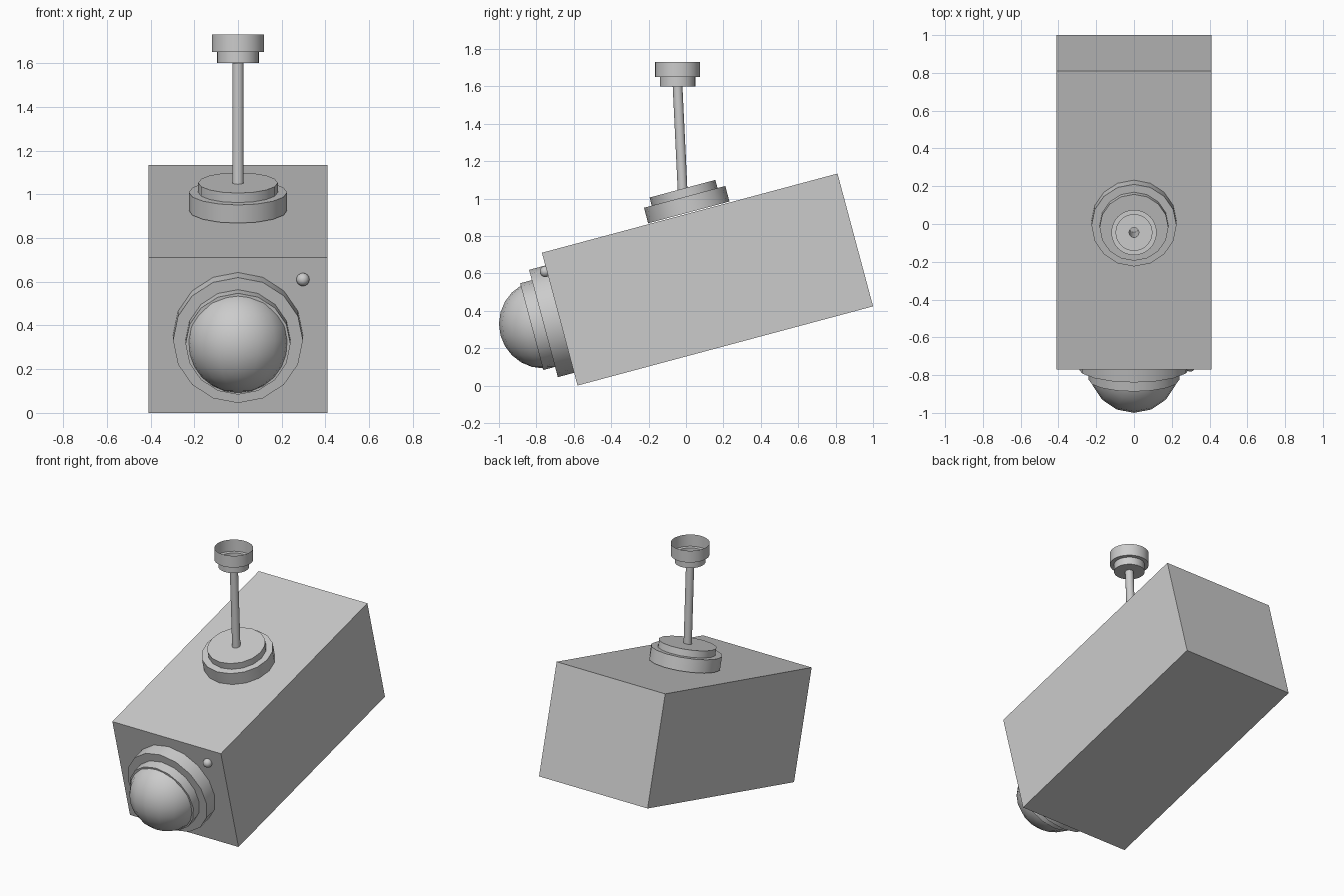
import bpy, bmesh, math
from mathutils import Matrix, Vector

if "Cube" in bpy.data.objects:
    bpy.data.objects.remove(bpy.data.objects["Cube"])

TILT = math.radians(15)
CENTRE = Vector((0, 0.115, 0.567))
# frame of the tilted body: local y runs to the back, local z is its top
BODY = Matrix.Translation(CENTRE) @ Matrix.Rotation(TILT, 4, 'X')
HALF = Vector((0.41, 0.818, 0.3675))


def finish(name, bm, matrix, smooth=True):
    mesh = bpy.data.meshes.new(name)
    bmesh.ops.recalc_face_normals(bm, faces=bm.faces)
    bm.to_mesh(mesh)
    bm.free()
    obj = bpy.data.objects.new(name, mesh)
    bpy.context.collection.objects.link(obj)
    obj.matrix_world = matrix
    if smooth:
        bpy.ops.object.select_all(action='DESELECT')
        obj.select_set(True)
        bpy.context.view_layer.objects.active = obj
        bpy.ops.object.shade_smooth_by_angle(angle=math.radians(30))
    return obj


def lathe(name, profile, matrix, sides=16):
    """Turn (radius, height) points about local z; radius 0 closes an end."""
    bm = bmesh.new()
    rings = []
    for r, h in profile:
        if r == 0:
            rings.append([bm.verts.new((0, 0, h))] * sides)
        else:
            rings.append([bm.verts.new((r * math.cos(2 * math.pi * i / sides),
                                        r * math.sin(2 * math.pi * i / sides), h))
                          for i in range(sides)])
    for a, b in zip(rings, rings[1:]):
        for i in range(sides):
            j = (i + 1) % sides
            bm.faces.new(list(dict.fromkeys((a[i], a[j], b[j], b[i]))))
    return finish(name, bm, matrix)


def ball(name, radius, matrix, segments, rings):
    bm = bmesh.new()
    bmesh.ops.create_uvsphere(bm, u_segments=segments, v_segments=rings, radius=radius)
    return finish(name, bm, matrix)


# camera housing
bm = bmesh.new()
bmesh.ops.create_cube(bm, size=1, matrix=Matrix.Diagonal((*(HALF * 2), 1)))
finish("housing", bm, BODY, smooth=False)

# lens collar and barrel on the front face
FRONT = BODY @ Matrix.Translation((0, -HALF.y, 0)) @ Matrix.Rotation(math.pi / 2, 4, 'X')
lathe("lens_collar", [(0, 0), (0.297, 0), (0.297, 0.09), (0, 0.09)], FRONT)
lathe("lens_barrel", [(0, 0.09), (0.24, 0.09), (0.24, 0.155), (0, 0.155)], FRONT)

# domed lens and indicator lamp
ball("lens_dome", 0.238, Matrix.Translation((0, -0.762, 0.33)), 16, 12)
ball("indicator_lamp", 0.03, Matrix.Translation((0.297, -0.752, 0.61)), 12, 8)

# stepped mounting base on the top face
TOP = (Matrix.Translation((0, 0.015, 0.926)) @ Matrix.Rotation(TILT, 4, 'X'))
lathe("mount_base", [(0, 0), (0.225, 0), (0.225, 0.086), (0.182, 0.086),
                     (0.182, 0.131), (0, 0.131)], TOP)

# slightly leaning pole, open at the upper end
foot, head = Vector((0, -0.018, 1.04)), Vector((0, -0.045, 1.6))
lean = head - foot
lathe("pole", [(0.026, 0), (0.026, lean.length)],
      Matrix.Translation(foot) @ lean.to_track_quat('Z', 'Y').to_matrix().to_4x4())

# stepped ceiling cup, open at the top
lathe("ceiling_cup", [(0.026, 0), (0.095, 0), (0.095, 0.05), (0.12, 0.05), (0.12, 0.13)],
      Matrix.Translation((0, -0.045, 1.6)), 32)
